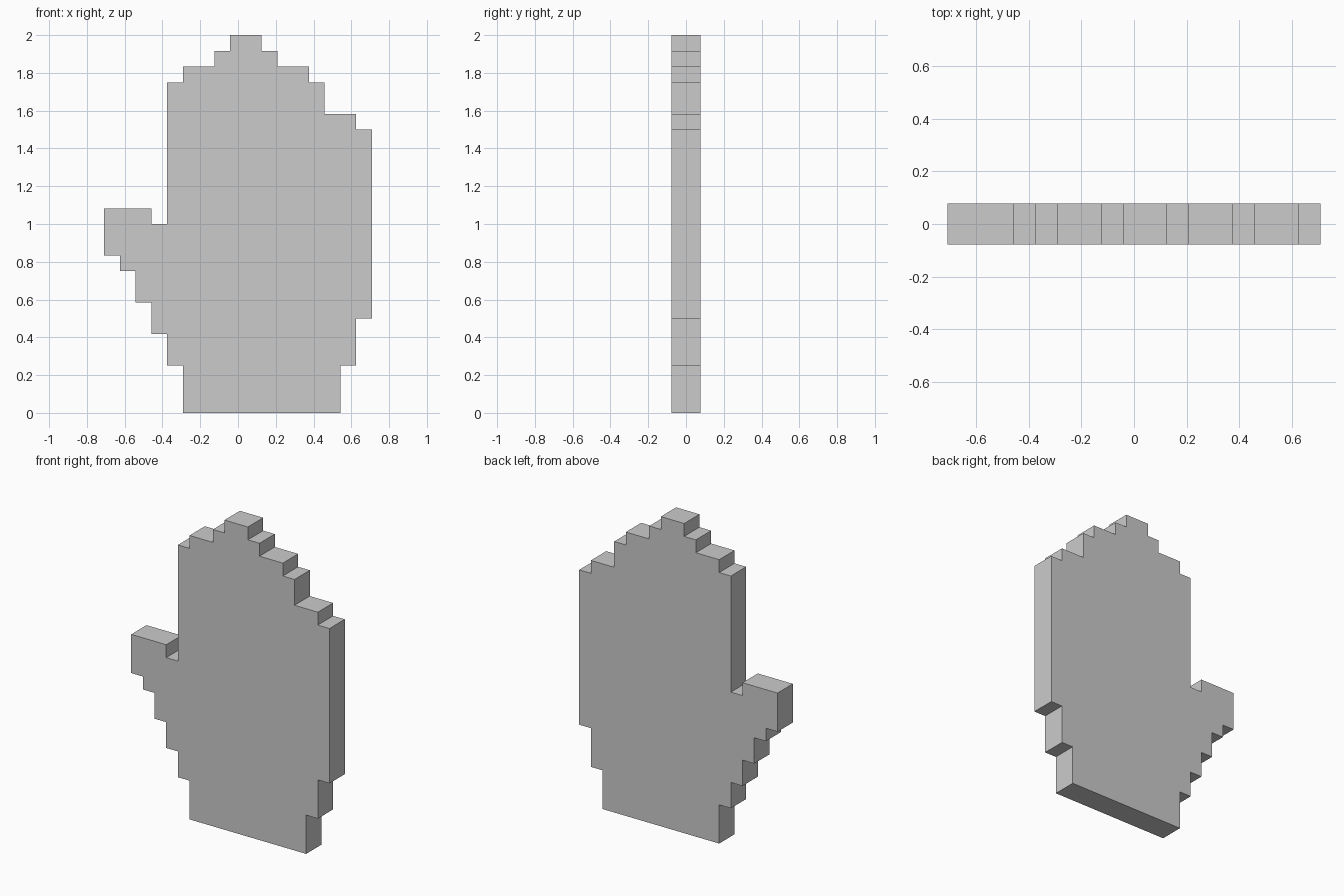
import bpy
import bmesh

if "Cube" in bpy.data.objects:
    bpy.data.objects.remove(bpy.data.objects["Cube"])

CELL = 1 / 12          # size of one step
HALF_WIDTH = 8.5       # outline is 17 cells wide
HALF_DEPTH = 0.078

# Stepped outline corners in cells, counter-clockwise from the bottom left;
# each pair is (column, row) and every corner between pairs is a right angle.
steps = [
    (5, 0), (15, 0), (15, 3), (16, 3), (16, 6), (17, 6),            # cuff, right side
    (17, 18), (16, 18), (16, 19), (14, 19), (14, 21), (13, 21),     # finger tips
    (13, 22), (11, 22), (11, 23), (10, 23), (10, 24), (8, 24),
    (8, 23), (7, 23), (7, 22), (5, 22), (5, 21), (4, 21),
    (4, 12), (3, 12), (3, 13), (0, 13), (0, 10), (1, 10),           # thumb
    (1, 9), (2, 9), (2, 7), (3, 7), (3, 5), (4, 5), (4, 3), (5, 3),
]

# Flat hand slab: front face extruded to the back
bm = bmesh.new()
front = bm.faces.new([
    bm.verts.new(((c - HALF_WIDTH) * CELL, -HALF_DEPTH, r * CELL)) for c, r in steps
])
extruded = bmesh.ops.extrude_face_region(bm, geom=[front], use_keep_orig=True)
back_verts = [g for g in extruded["geom"] if isinstance(g, bmesh.types.BMVert)]
bmesh.ops.translate(bm, verts=back_verts, vec=(0, 2 * HALF_DEPTH, 0))
bmesh.ops.recalc_face_normals(bm, faces=bm.faces)

mesh = bpy.data.meshes.new("hand")
bm.to_mesh(mesh)
bm.free()
hand = bpy.data.objects.new("hand", mesh)
bpy.context.collection.objects.link(hand)
